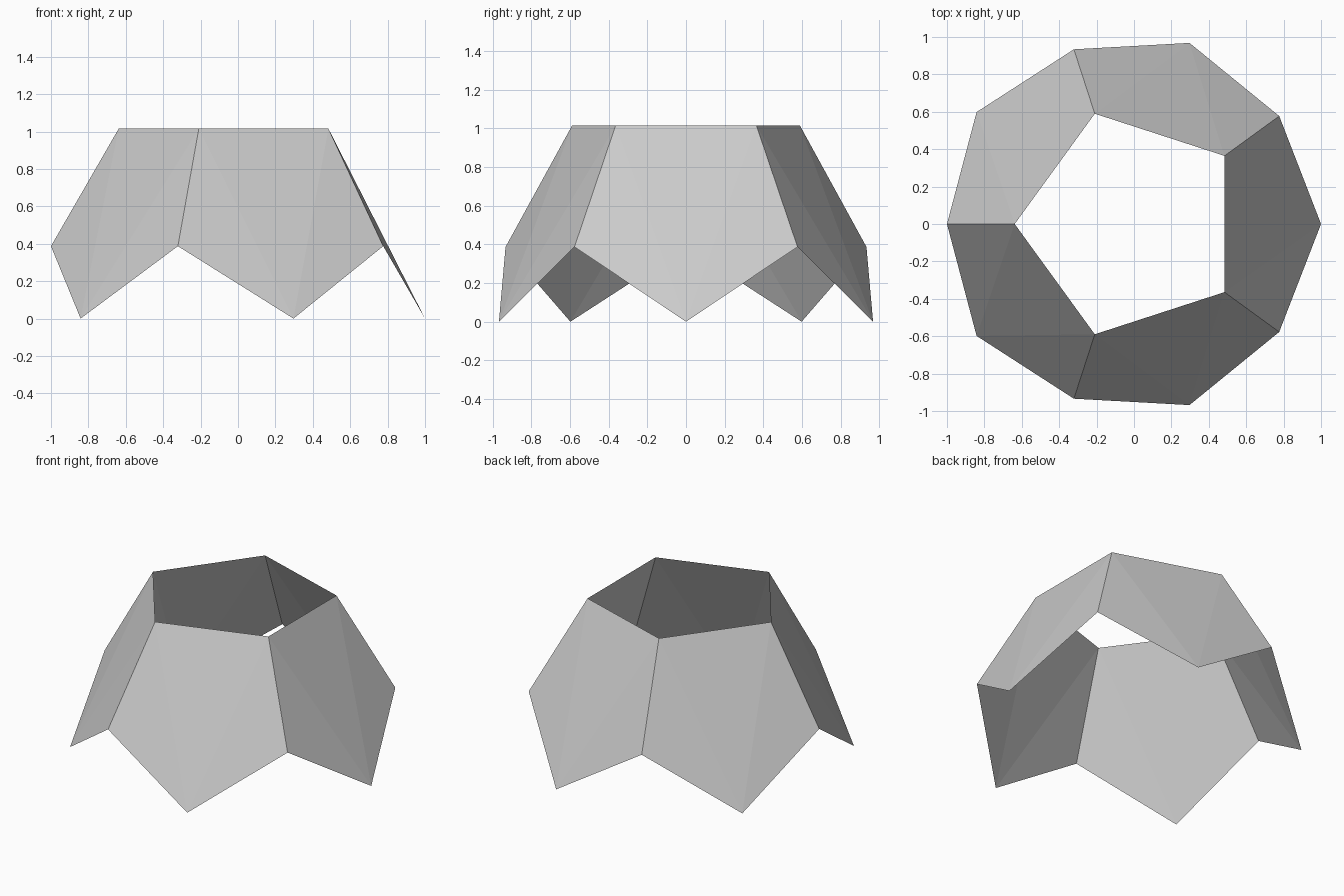
import bpy
from math import sin, cos, radians

if "Cube" in bpy.data.objects:
    bpy.data.objects.remove(bpy.data.objects["Cube"])

CX = -0.018  # ring axis offset that centres the bounds


def ring(radius, z, start):
    return [(CX + radius * cos(radians(start + 72 * k)),
             radius * sin(radians(start + 72 * k)), z) for k in range(5)]


# Three rings of corners: bottom tips, shoulders, top rim
verts = ring(1.018, 0.0, 0) + ring(0.982, 0.387, 36) + ring(0.62, 1.015, 36)

# Five slightly creased pentagon panels
faces = []
for k in range(5):
    p = (k - 1) % 5
    tip, right, left, top_r, top_l = k, 5 + k, 5 + p, 10 + k, 10 + p
    faces += [(tip, right, top_r), (tip, top_r, top_l), (tip, top_l, left)]

mesh = bpy.data.meshes.new("pentagon_panel_ring")
mesh.from_pydata(verts, [], faces)
mesh.update()
obj = bpy.data.objects.new("pentagon_panel_ring", mesh)
bpy.context.collection.objects.link(obj)
